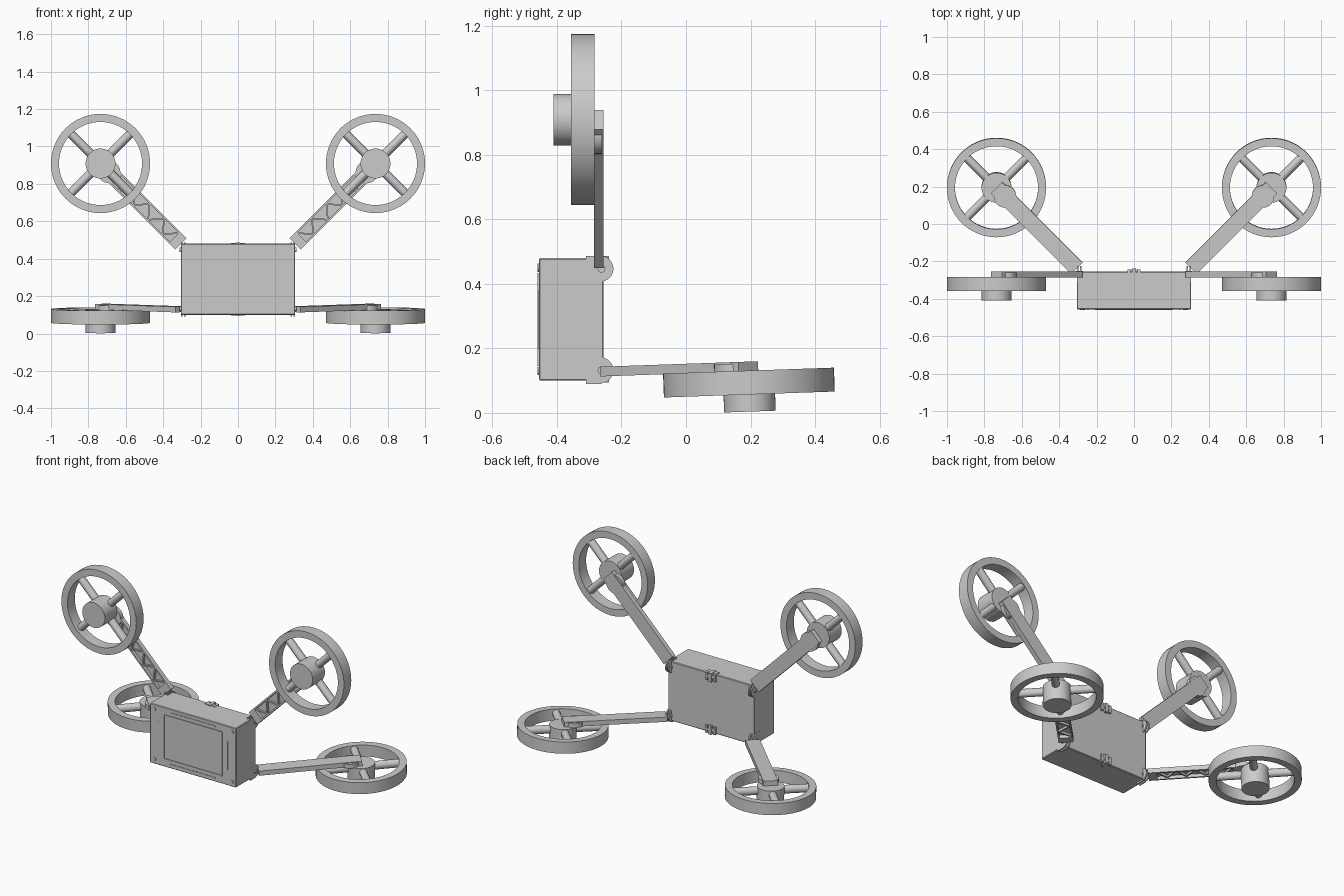
import bpy, bmesh, math
from mathutils import Matrix, Vector

if "Cube" in bpy.data.objects:
    bpy.data.objects.remove(bpy.data.objects["Cube"])


def finish(bm, name, matrix=Matrix(), smooth=True):
    bmesh.ops.transform(bm, matrix=matrix, verts=bm.verts)
    bmesh.ops.recalc_face_normals(bm, faces=bm.faces)
    me = bpy.data.meshes.new(name)
    bm.to_mesh(me)
    bm.free()
    ob = bpy.data.objects.new(name, me)
    bpy.context.collection.objects.link(ob)
    if smooth:
        bpy.ops.object.select_all(action='DESELECT')
        ob.select_set(True)
        bpy.context.view_layer.objects.active = ob
        bpy.ops.object.shade_smooth_by_angle(angle=math.radians(35))
    return ob


def box(bm, lo, hi, m=Matrix()):
    lo, hi = Vector(lo), Vector(hi)
    t = Matrix.Translation((lo + hi) / 2) @ Matrix.Diagonal((*(hi - lo), 1))
    bmesh.ops.create_cube(bm, size=1, matrix=m @ t)


def cyl(bm, r, z0, z1, m=Matrix(), n=32):
    bmesh.ops.create_cone(bm, cap_ends=True, segments=n, radius1=r, radius2=r, depth=z1 - z0,
                          matrix=m @ Matrix.Translation((0, 0, (z0 + z1) / 2)))


def ring(bm, profile, n=64):
    loops = []
    for i in range(n):
        a = 2 * math.pi * i / n
        loops.append([bm.verts.new((r * math.cos(a), r * math.sin(a), z)) for r, z in profile])
    k = len(profile)
    for i in range(n):
        p, q = loops[i], loops[(i + 1) % n]
        for j in range(k):
            bm.faces.new((p[j], q[j], q[(j + 1) % k], p[(j + 1) % k]))


def frame(o, u, v, w):
    return Matrix((u, v, w)).transposed().to_4x4().copy() if o is None else \
        Matrix.Translation(o) @ Matrix((u, v, w)).transposed().to_4x4()


# Rotor frames: local x runs along the arm outwards, local z points away from the motor
def rotor_frame(side, lower):
    t = math.radians(2)
    if lower:
        o, v, w = Vector((0.735 * side, 0.195, 0.094)), Vector((0, math.cos(t), math.sin(t))), Vector((0, -math.sin(t), math.cos(t)))
    else:
        o, v, w = Vector((0.735 * side, -0.32, 0.909)), Vector((0, 0, 1)), Vector((0, 1, 0))
    u = Vector((side, 0, 0))
    return frame(o, (u + v).normalized(), (v - u).normalized(), w)


def build_rotor(tag, m):
    # round guard
    bm = bmesh.new()
    ring(bm, [(0.265, -0.037), (0.265, 0.037), (0.222, 0.037), (0.222, -0.037)])
    finish(bm, tag + "_rotor_guard", m)
    # four rounded spokes
    bm = bmesh.new()
    for i in range(4):
        r = Matrix.Rotation(i * math.pi / 2, 4, 'Z') @ Matrix.Translation((0, 0, 0.008)) \
            @ Matrix.Diagonal((1, 1, 1.1, 1)) @ Matrix.Rotation(math.pi / 2, 4, 'Y')
        cyl(bm, 0.023, 0.06, 0.23, r, 16)
    finish(bm, tag + "_rotor_spokes", m)
    # motor can
    bm = bmesh.new()
    cyl(bm, 0.08, -0.09, 0.035, n=48)
    finish(bm, tag + "_motor", m)
    # hollow arm: cover plate, walls and zigzag ribs, with a round collar
    bm = bmesh.new()
    x0, h = -0.608, 0.043
    box(bm, (x0, -h, 0.055), (0, h, 0.065))
    for s in (-1, 1):
        box(bm, (x0, s * h, 0.035), (0, s * (h - 0.01), 0.056))
    box(bm, (x0, -h, 0.035), (x0 + 0.05, h, 0.056))
    box(bm, (-0.12, -h, 0.033), (0, h, 0.056))
    n, step = 8, 0.055
    for i in range(n):
        c = Matrix.Translation((x0 + 0.05 + (i + 0.5) * step, 0, 0)) \
            @ Matrix.Rotation(math.radians(50) * (1 if i % 2 else -1), 4, 'Z')
        box(bm, (-0.044, -0.004, 0.041), (0.044, 0.004, 0.056), c)
    cyl(bm, 0.06, 0.033, 0.06, Matrix.Translation((-0.065, 0, 0)))
    finish(bm, tag + "_arm", m)


for side, sn in ((-1, "left"), (1, "right")):
    for lower, ln in ((False, "upper"), (True, "lower")):
        build_rotor(ln + "_" + sn, rotor_frame(side, lower))

# Body box
bm = bmesh.new()
box(bm, (-0.305, -0.456, 0.1), (0.305, -0.255, 0.48))
bmesh.ops.bevel(bm, geom=bm.edges[:], offset=0.004, segments=1, affect='EDGES')
finish(bm, "body", smooth=False)

# Front panel trim: inner frame and corner strips
bm = bmesh.new()
for s in (-1, 1):
    box(bm, (0.205 * s - 0.004, -0.46, 0.15), (0.205 * s + 0.004, -0.45, 0.43))
    box(bm, (0.245 * s - 0.003, -0.459, 0.2), (0.245 * s + 0.003, -0.45, 0.38))
    z = 0.29 + 0.14 * s
    box(bm, (-0.205, -0.46, z - 0.004), (0.205, -0.45, z + 0.004))
    z = 0.29 + 0.165 * s
    box(bm, (-0.16, -0.459, z - 0.003), (0.16, -0.45, z + 0.003))
finish(bm, "front_panel_trim", smooth=False)

# Corner screws
bm = bmesh.new()
for x in (-0.275, 0.275):
    for z in (0.13, 0.45):
        cyl(bm, 0.013, 0, 0.01, Matrix.Translation((x, -0.45, z)) @ Matrix.Rotation(math.pi / 2, 4, 'X'), 20)
finish(bm, "corner_screws")

# Hinge lugs with a pin at each body corner
for s, sn in ((-1, "left"), (1, "right")):
    for z, ln in ((0.447, "upper"), (0.132, "lower")):
        bm = bmesh.new()
        for x in (0.284, 0.302):
            box(bm, (s * x - 0.004, -0.31, z - 0.042), (s * x + 0.004, -0.262, z + 0.04))
            r = Matrix.Translation((s * x, -0.265, z)) @ Matrix.Rotation(math.pi / 2, 4, 'Y')
            cyl(bm, 0.04, -0.004, 0.004, r)
        r = Matrix.Translation((s * 0.293, -0.262, z)) @ Matrix.Rotation(math.pi / 2, 4, 'Y')
        cyl(bm, 0.012, -0.02, 0.02, r, 16)
        finish(bm, ln + "_" + sn + "_hinge")

# Clips at the middle of the top and bottom rear edges
for z, d, name in ((0.48, 1, "top_clip"), (0.1, -1, "bottom_clip")):
    bm = bmesh.new()
    box(bm, (-0.038, -0.285, z - 0.012 * d), (0.038, -0.262, z + 0.004 * d))
    for x in (-0.028, 0.028):
        box(bm, (x - 0.008, -0.262, z - 0.045 * d), (x + 0.008, -0.243, z + 0.003 * d))
    box(bm, (-0.01, -0.29, z - 0.05 * d), (0.01, -0.238, z + 0.006 * d))
    r = Matrix.Translation((0, -0.25, z - 0.02 * d)) @ Matrix.Rotation(math.pi / 2, 4, 'Y')
    cyl(bm, 0.008, -0.036, 0.036, r, 16)
    finish(bm, name)
